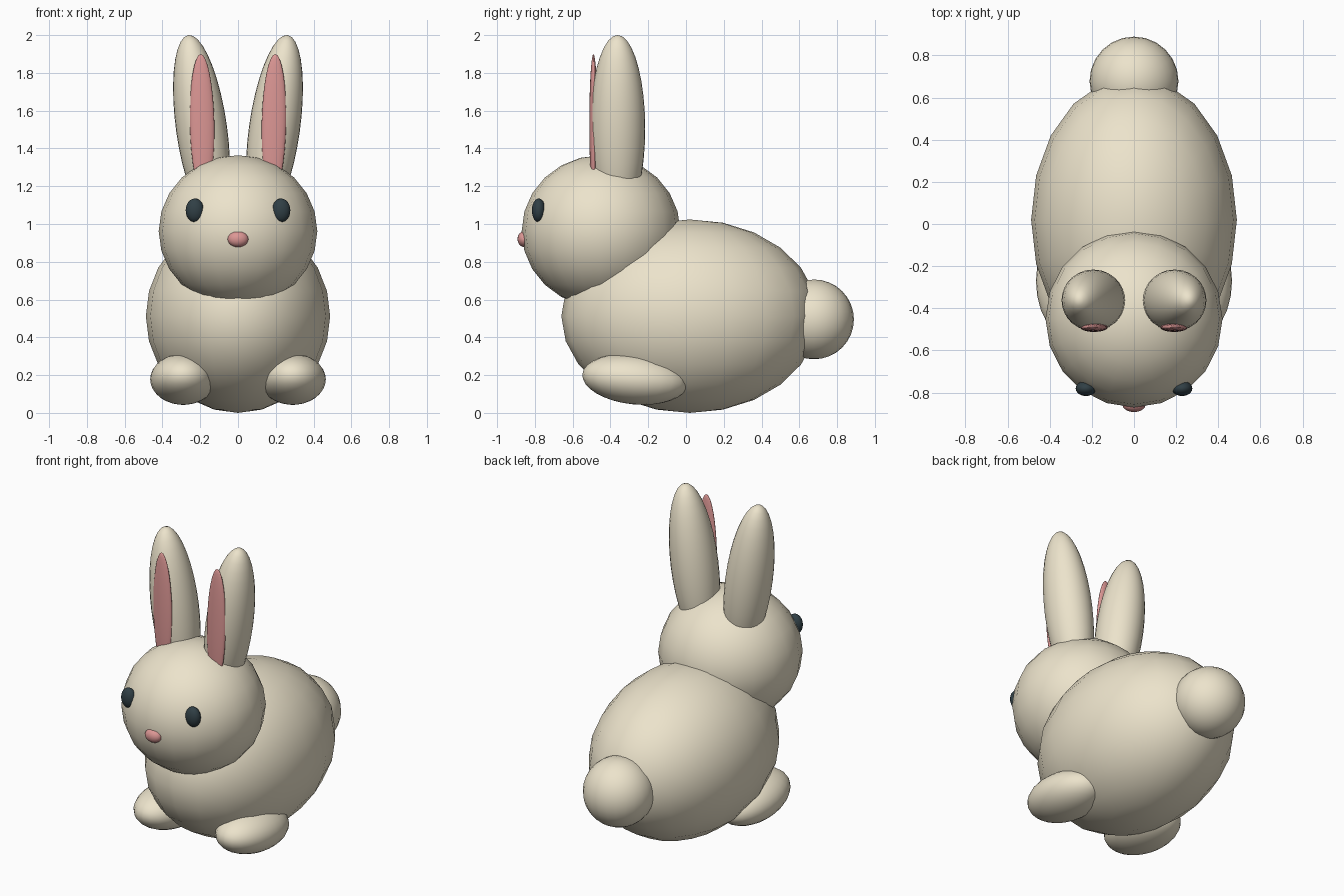
import bpy

if "Cube" in bpy.data.objects:
    bpy.data.objects.remove(bpy.data.objects["Cube"])


def material(name, color):
    m = bpy.data.materials.new(name)
    m.diffuse_color = (*color, 1)
    m.use_nodes = True
    m.node_tree.nodes["Principled BSDF"].inputs["Base Color"].default_value = m.diffuse_color
    return m


cream = material("cream_fur", (0.84, 0.77, 0.60))
pink = material("pink_skin", (0.72, 0.31, 0.30))
dark = material("dark_eye", (0.03, 0.05, 0.06))


def ellipsoid(name, center, radii, mat, rot=(0, 0, 0), segments=20, rings=12):
    bpy.ops.mesh.primitive_uv_sphere_add(segments=segments, ring_count=rings,
                                         radius=1, location=center, rotation=rot)
    ob = bpy.context.object
    ob.name = name
    ob.scale = radii
    bpy.ops.object.transform_apply(location=False, rotation=True, scale=True)
    bpy.ops.object.shade_smooth()
    ob.data.materials.append(mat)
    return ob


def pair(name, center, radii, mat, rot=(0, 0, 0), **kw):
    # the same part on both sides of x = 0
    for side, s in (("right", 1), ("left", -1)):
        ellipsoid(f"{name}_{side}", (s * center[0], center[1], center[2]), radii, mat,
                  (rot[0], s * rot[1], s * rot[2]), **kw)


# body, head and tail
ellipsoid("body", (0, 0.02, 0.512), (0.488, 0.68, 0.512), cream)
ellipsoid("head", (0, -0.45, 0.962), (0.42, 0.42, 0.402), cream)
ellipsoid("tail", (0, 0.678, 0.495), (0.211, 0.211, 0.211), cream, segments=24, rings=16)

# ears leaning outwards, with pink inner faces
pair("ear", (0.193, -0.362, 1.505), (0.135, 0.146, 0.5), cream, (0, 0.14, 0),
     segments=28, rings=18)
pair("inner_ear", (0.19, -0.49, 1.53), (0.065, 0.022, 0.37), pink, (0, 0.02, 0),
     segments=24, rings=16)

# face
pair("eye", (0.228, -0.78, 1.072), (0.049, 0.036, 0.063), dark)
ellipsoid("nose", (0, -0.857, 0.92), (0.055, 0.035, 0.042), pink)

# feet with slightly raised toes
pair("foot", (0.29, -0.27, 0.178), (0.175, 0.28, 0.133), cream, (-0.1, 0, 0),
     segments=24, rings=16)
